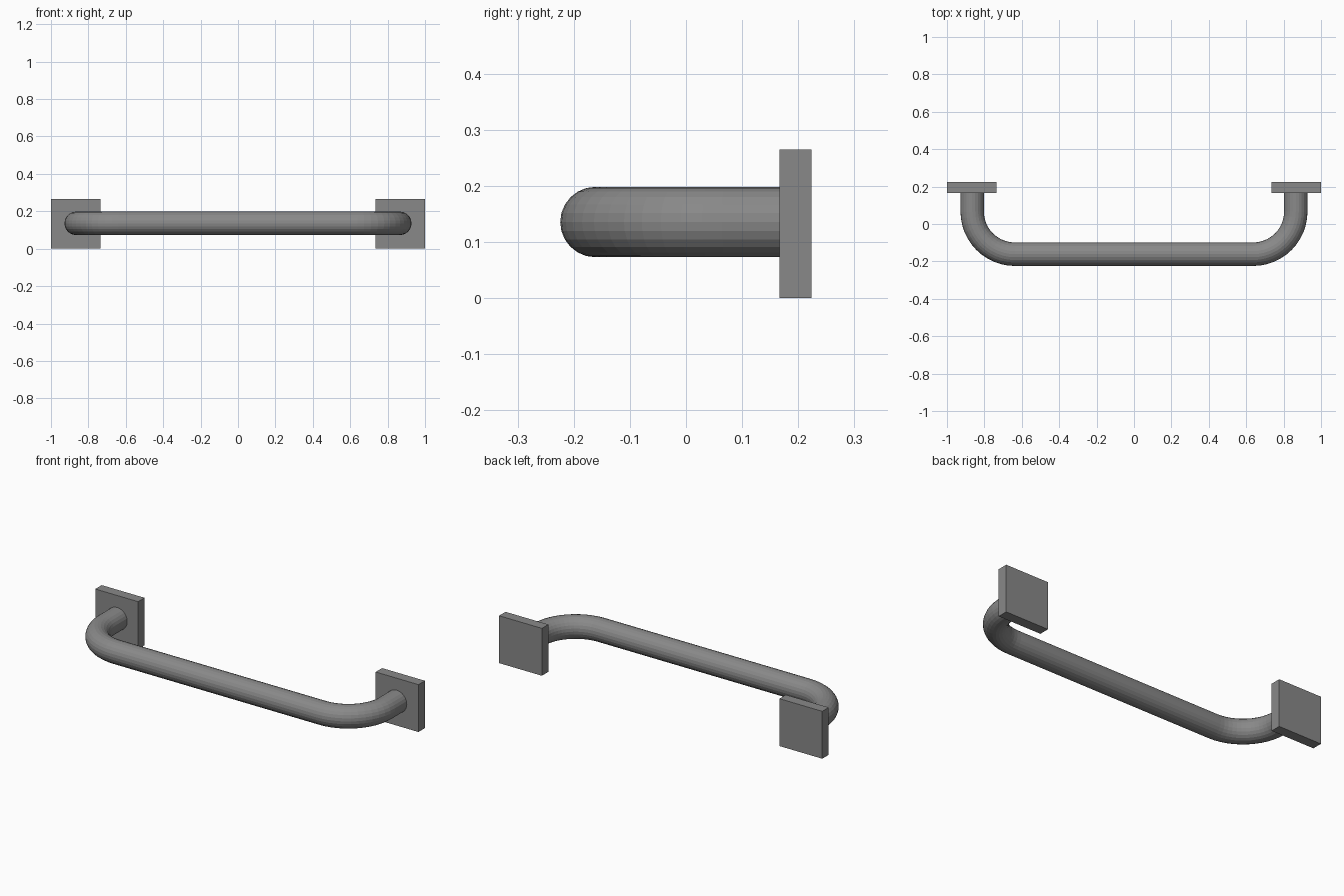
import bpy
import math

if "Cube" in bpy.data.objects:
    bpy.data.objects.remove(bpy.data.objects["Cube"])

PLATE_W, PLATE_T = 0.265, 0.057      # square wall plate
BACK_Y = 0.224
TUBE_R, TUBE_Z = 0.0627, 0.1355
LEG_X, BAR_Y = 0.865, -0.1615        # tube centre lines
BEND = 0.228                         # centre-line bend radius
BEND_STEPS = 12

# Dark grey metal
metal = bpy.data.materials.new("dark_metal")
metal.diffuse_color = (0.25, 0.25, 0.25, 1)
metal.use_nodes = True
metal.node_tree.nodes["Principled BSDF"].inputs["Base Color"].default_value = metal.diffuse_color


# Square mounting plates
def wall_plate(name, side):
    bpy.ops.mesh.primitive_cube_add(
        size=1, location=(side * (1 - PLATE_W / 2), BACK_Y - PLATE_T / 2, PLATE_W / 2))
    ob = bpy.context.object
    ob.name = name
    ob.scale = (PLATE_W, PLATE_T, PLATE_W)
    bpy.ops.object.transform_apply(location=False, rotation=False, scale=True)
    ob.data.materials.append(metal)


wall_plate("left_plate", -1)
wall_plate("right_plate", 1)

# Centre line of the right half: leg, rounded bend, start of the straight bar
half = [(LEG_X, BACK_Y - PLATE_T + 0.005)]
for i in range(BEND_STEPS + 1):
    a = math.pi / 2 * i / BEND_STEPS
    half.append((LEG_X - BEND + BEND * math.cos(a), BAR_Y + BEND - BEND * math.sin(a)))
path = half + [(-x, y) for x, y in reversed(half)]

# Faceted round tube swept along the centre line
curve = bpy.data.curves.new("grab_bar", 'CURVE')
curve.dimensions = '3D'
curve.bevel_depth = TUBE_R
curve.bevel_resolution = 10
curve.use_fill_caps = True
spline = curve.splines.new('POLY')
spline.points.add(len(path) - 1)
for p, (x, y) in zip(spline.points, path):
    p.co = (x, y, TUBE_Z, 1)
bar = bpy.data.objects.new("grab_bar", curve)
bpy.context.collection.objects.link(bar)

bpy.ops.object.select_all(action='DESELECT')
bar.select_set(True)
bpy.context.view_layer.objects.active = bar
bpy.ops.object.convert(target='MESH')
bar = bpy.context.object
bar.data.materials.clear()
bar.data.materials.append(metal)
bpy.ops.object.shade_flat()
